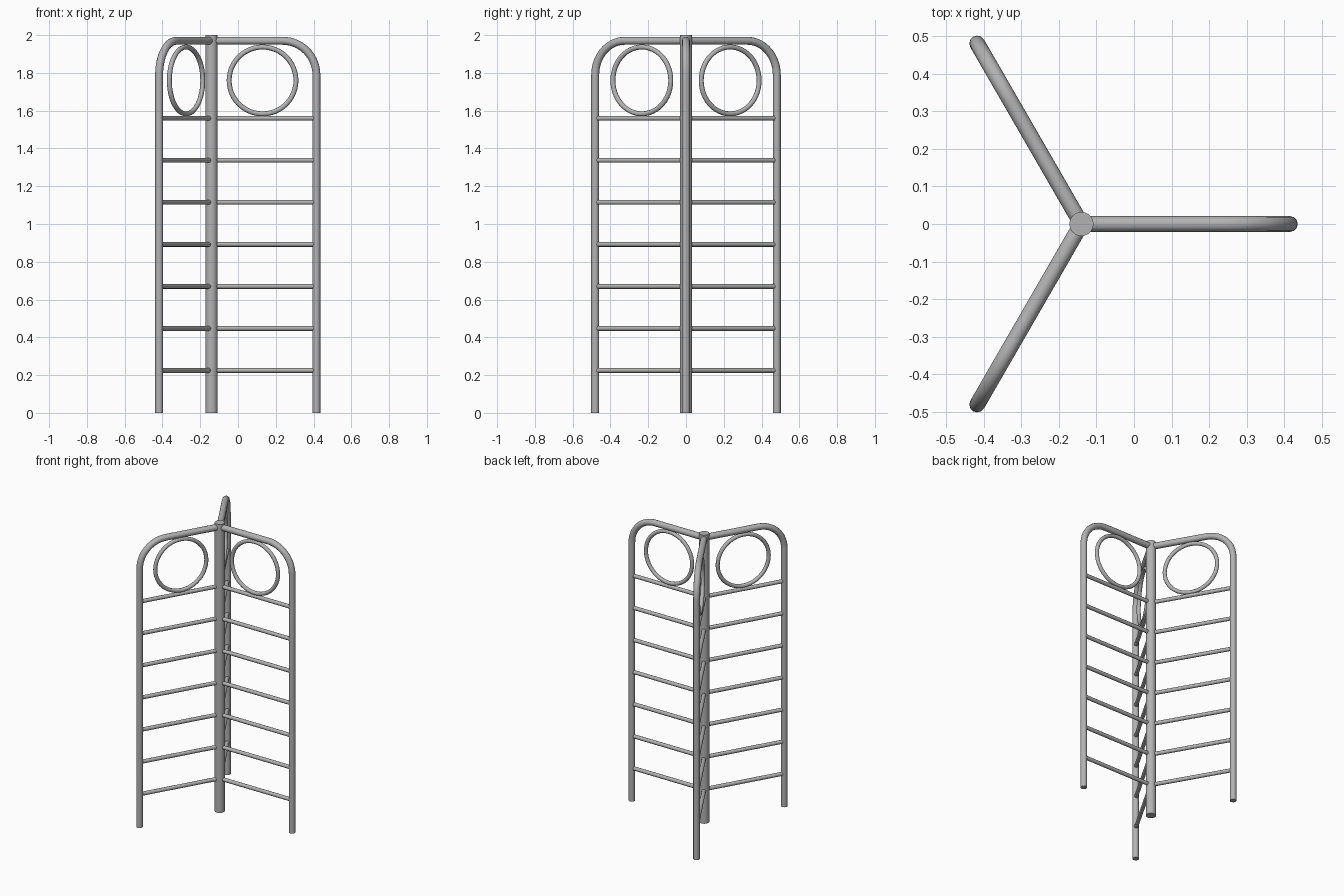
import bpy
import math
from mathutils import Matrix, Vector

cube = bpy.data.objects.get("Cube")
if cube:
    bpy.data.objects.remove(cube, do_unlink=True)

CENTRE = Vector((-0.14, 0, 0))
REACH = 0.555      # centre post to outer post
TUBE = 0.021
BAR_Z = 1.97
BEND = 0.18

steel = bpy.data.materials.new("grey steel")
steel.use_nodes = True
GREY = (0.45, 0.45, 0.45, 1)
steel.diffuse_color = GREY
steel.node_tree.nodes["Principled BSDF"].inputs["Base Color"].default_value = GREY


def finish(obj, name):
    obj.name = name
    obj.data.materials.append(steel)
    bpy.ops.object.select_all(action='DESELECT')
    obj.select_set(True)
    bpy.context.view_layer.objects.active = obj
    bpy.ops.object.convert(target='MESH')
    bpy.ops.object.shade_smooth_by_angle(angle=math.radians(40))
    return obj


def tube(name, points, radius, matrix, cyclic=False):
    curve = bpy.data.curves.new(name, 'CURVE')
    curve.dimensions = '3D'
    curve.bevel_depth = radius
    curve.bevel_resolution = 4
    curve.use_fill_caps = True
    spline = curve.splines.new('POLY')
    spline.points.add(len(points) - 1)
    for p, co in zip(spline.points, points):
        p.co = (*(matrix @ Vector(co)), 1)
    spline.use_cyclic_u = cyclic
    obj = bpy.data.objects.new(name, curve)
    bpy.context.collection.objects.link(obj)
    return finish(obj, name)


def arc(cx, cz, radius, start, end, steps):
    angles = [start + (end - start) * i / steps for i in range(steps + 1)]
    return [(cx + radius * math.cos(a), 0, cz + radius * math.sin(a)) for a in angles]


# Central post
bpy.ops.mesh.primitive_cylinder_add(vertices=32, radius=0.032, depth=2,
                                    location=CENTRE + Vector((0, 0, 1)))
finish(bpy.context.object, "centre_post")

# Three identical ladder wings around the post
for i, side in enumerate(("left", "back_right", "front_right")):
    turn = Matrix.Translation(CENTRE) @ Matrix.Rotation(math.radians(120 * i), 4, 'Z')

    # Outer post bending over into the top bar
    bend = arc(REACH - BEND, BAR_Z - BEND, BEND, 0, math.pi / 2, 14)
    tube(side + "_frame", [(REACH, 0, 0)] + bend + [(0, 0, BAR_Z)], TUBE, turn)

    # Decorative ring under the bar
    ring = arc(0.27, 1.76, 0.177, 0, math.tau, 48)[:-1]
    tube(side + "_ring", ring, 0.013, turn, cyclic=True)

    # Climbing rungs
    for n in range(7):
        z = 0.225 + n * 0.2225
        tube(f"{side}_rung_{n + 1}", [(0.01, 0, z), (REACH - 0.008, 0, z)], 0.013, turn)
